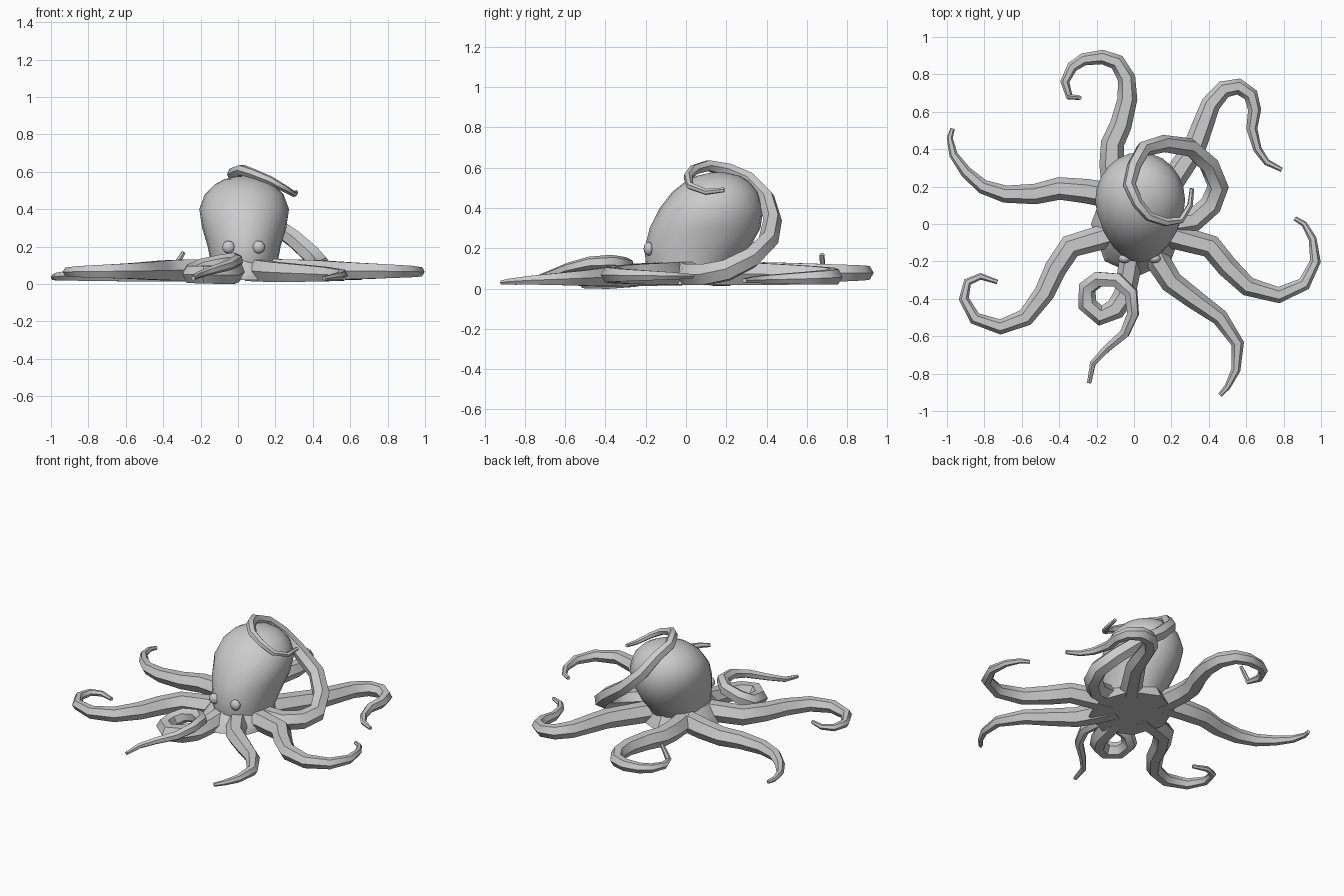
import bpy, bmesh, math
from mathutils import Vector

cube = bpy.data.objects.get("Cube")
if cube:
    bpy.data.objects.remove(cube, do_unlink=True)

grey = bpy.data.materials.new("soft_grey")
grey.use_nodes = True
grey.diffuse_color = (0.6, 0.6, 0.6, 1)
grey.node_tree.nodes["Principled BSDF"].inputs["Base Color"].default_value = (0.6, 0.6, 0.6, 1)


def finish(obj, angle=50):
    """Assign the colour and smooth the soft edges."""
    obj.data.materials.clear()
    obj.data.materials.append(grey)
    bpy.ops.object.select_all(action='DESELECT')
    obj.select_set(True)
    bpy.context.view_layer.objects.active = obj
    bpy.ops.object.shade_smooth_by_angle(angle=math.radians(angle))


def loft(name, rings, sides, cx, angle):
    """Join elliptical rings given as (z, centre y, x radius, y radius)."""
    bm = bmesh.new()
    loops = []
    for z, cy, rx, ry in rings:
        turns = [math.tau * i / sides for i in range(sides)]
        loops.append([bm.verts.new((cx + rx * math.cos(a), cy + ry * math.sin(a), z)) for a in turns])
    for low, high in zip(loops, loops[1:]):
        for i in range(sides):
            j = (i + 1) % sides
            bm.faces.new((low[i], low[j], high[j], high[i]))
    bm.faces.new(loops[0][::-1])
    bm.faces.new(loops[-1])
    mesh = bpy.data.meshes.new(name)
    bm.to_mesh(mesh)
    bm.free()
    obj = bpy.data.objects.new(name, mesh)
    bpy.context.collection.objects.link(obj)
    finish(obj, angle)


def tentacle(name, path, base=0.068, tip=0.012):
    """Sweep a tapering six-sided tube along a path."""
    curve = bpy.data.curves.new(name, 'CURVE')
    curve.dimensions = '3D'
    curve.bevel_depth = 1
    curve.bevel_resolution = 1
    curve.use_fill_caps = True
    spline = curve.splines.new('POLY')
    spline.points.add(len(path) - 1)
    steps = [(Vector(b) - Vector(a)).length for a, b in zip(path, path[1:])]
    for i, (point, co) in enumerate(zip(spline.points, path)):
        t = sum(steps[:i]) / sum(steps)
        point.co = (*co, 1)
        point.radius = tip + (base - tip) * (1 - t ** 1.5)
    obj = bpy.data.objects.new(name, curve)
    bpy.context.collection.objects.link(obj)
    bpy.ops.object.select_all(action='DESELECT')
    obj.select_set(True)
    bpy.context.view_layer.objects.active = obj
    bpy.ops.object.convert(target='MESH')
    finish(bpy.context.view_layer.objects.active)


def flat(points, start=0.075, end=0.04, lift=0):
    """Lay a plan path near the ground, sloping down, with an optional raised tip."""
    n = len(points) - 1
    path = [(x, y, start + (end - start) * i / n) for i, (x, y) in enumerate(points)]
    x, y, z = path[-1]
    path[-1] = (x, y, z + lift)
    return path


# Egg-shaped head leaning back
loft("head", [
    (.05, .01, .17, .19), (.12, .02, .18, .22), (.2, .055, .195, .26),
    (.3, .095, .225, .275), (.4, .127, .24, .257), (.48, .145, .21, .213),
    (.53, .155, .16, .16), (.56, .16, .105, .105), (.575, .16, .04, .04)], 24, .033, 60)

# Faceted skirt with a flat underside
loft("body_base", [(.02, 0, .25, .28), (.07, 0, .23, .255), (.14, .01, .18, .2)], 8, .02, 40)

# Eyes
for side, x in (("right", -.05), ("left", .11)):
    bpy.ops.mesh.primitive_uv_sphere_add(segments=12, ring_count=8, radius=.034, location=(x, -.185, .197))
    eye = bpy.context.object
    eye.name = side + "_eye"
    eye.scale.y = .75
    finish(eye, 60)

# Tentacles resting on the ground
tentacle("back_right_tentacle", flat([
    (-.1, .15), (-.12, .32), (-.115, .43), (-.07, .53), (-.035, .67), (-.04, .78), (-.09, .865),
    (-.17, .893), (-.27, .88), (-.33, .84), (-.37, .76), (-.345, .68), (-.29, .675)], end=.08, lift=.09))
tentacle("back_left_tentacle", flat([
    (.15, .15), (.32, .4), (.365, .52), (.41, .64), (.48, .72), (.56, .735), (.625, .69),
    (.645, .61), (.63, .51), (.66, .4), (.71, .33), (.79, .29)]))
tentacle("right_tentacle", flat([
    (-.12, .15), (-.25, .175), (-.4, .19), (-.53, .16), (-.69, .16), (-.81, .2), (-.9, .28),
    (-.965, .37), (-.985, .46), (-.97, .51)], end=.03))
tentacle("front_right_tentacle", flat([
    (-.1, -.05), (-.34, -.12), (-.42, -.24), (-.48, -.37), (-.58, -.5), (-.715, -.55),
    (-.85, -.505), (-.91, -.4), (-.89, -.31), (-.82, -.28), (-.73, -.31)], end=.06))
tentacle("front_left_tentacle", flat([
    (.07, -.08), (.13, -.2), (.2, -.31), (.32, -.4), (.46, -.5), (.555, -.64), (.545, -.78),
    (.5, -.87), (.46, -.915)], end=.03))
tentacle("left_tentacle", flat([
    (.15, -.05), (.41, -.12), (.5, -.23), (.61, -.335), (.775, -.38), (.91, -.32), (.97, -.2),
    (.955, -.08), (.91, 0), (.86, .03)], end=.06))

# Front tentacle looping over itself
tentacle("front_tentacle", [
    (-.01, -.15, .08), (-.03, -.27, .06), (-.05, -.38, .05), (-.1, -.455, .05), (-.18, -.49, .05),
    (-.25, -.43, .05), (-.25, -.34, .06), (-.19, -.295, .09), (-.09, -.3, .115), (-.015, -.37, .13),
    (-.005, -.48, .125), (-.05, -.585, .1), (-.15, -.67, .07), (-.22, -.745, .045), (-.24, -.85, .03)], .062)

# Raised tentacle wrapping behind and over the head
tentacle("raised_tentacle", [
    (.18, 0, .08), (.32, .02, .07), (.41, .1, .07), (.45, .2, .09), (.4, .32, .15), (.3, .41, .24),
    (.16, .43, .34), (.05, .4, .45), (0, .31, .545), (-.025, .21, .59), (.02, .11, .61),
    (.08, .04, .59), (.17, .01, .555), (.25, .02, .51), (.3, .1, .48), (.31, .19, .49)], .062)
